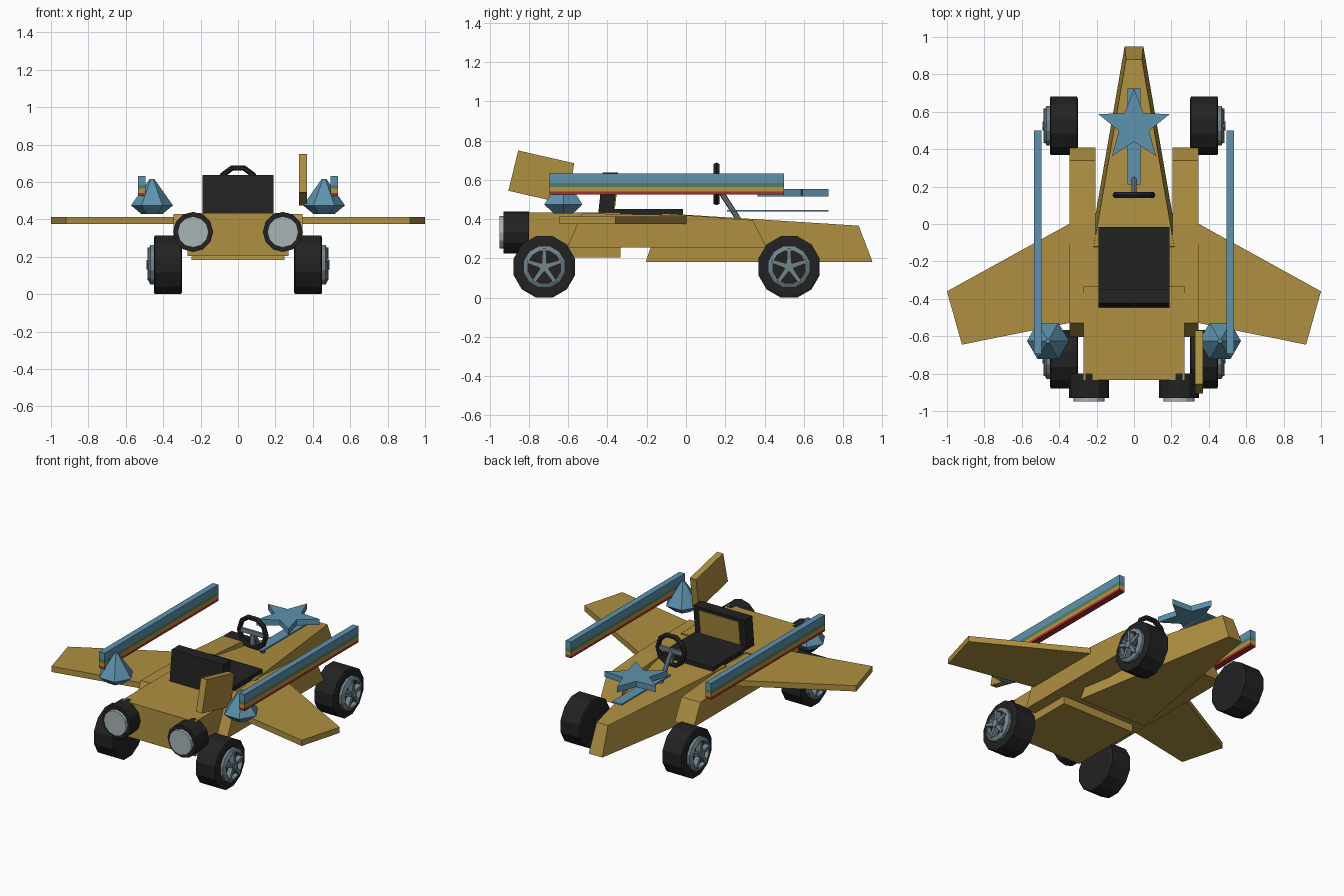
import bpy, bmesh, math
from mathutils import Vector, Matrix

if "Cube" in bpy.data.objects:
    bpy.data.objects.remove(bpy.data.objects["Cube"])


def mat(name, r, g, b):
    m = bpy.data.materials.new(name)
    m.diffuse_color = (r, g, b, 1)
    m.use_nodes = True
    m.node_tree.nodes["Principled BSDF"].inputs["Base Color"].default_value = m.diffuse_color
    return m


GOLD = mat("gold paint", 0.43, 0.28, 0.054)
BLACK = mat("black rubber", 0.016, 0.016, 0.016)
BLUE = mat("sky blue", 0.11, 0.29, 0.42)
STEEL = mat("blue grey steel", 0.17, 0.23, 0.27)
GLASS = mat("pale grey", 0.40, 0.46, 0.47)
RED = mat("red stripe", 0.38, 0.03, 0.025)
AMBER = mat("amber stripe", 0.50, 0.29, 0.05)
GREEN = mat("green stripe", 0.08, 0.22, 0.13)


def finish(name, bm, m):
    bmesh.ops.recalc_face_normals(bm, faces=bm.faces)
    me = bpy.data.meshes.new(name)
    bm.to_mesh(me)
    bm.free()
    me.materials.append(m)
    ob = bpy.data.objects.new(name, me)
    bpy.context.collection.objects.link(ob)
    return ob


def loft(name, a, b, m):
    """Join two outlines with the same number of points and cap both ends."""
    bm = bmesh.new()
    va, vb = [bm.verts.new(p) for p in a], [bm.verts.new(p) for p in b]
    n = len(va)
    for i in range(n):
        j = (i + 1) % n
        bm.faces.new((va[i], va[j], vb[j], vb[i]))
    bm.faces.new(va[::-1])
    bm.faces.new(vb)
    return finish(name, bm, m)


def plate_x(name, yz, x0, x1, m):
    return loft(name, [(x0, y, z) for y, z in yz], [(x1, y, z) for y, z in yz], m)


def plate_z(name, xy, z0, z1, m):
    return loft(name, [(x, y, z0) for x, y in xy], [(x, y, z1) for x, y in xy], m)


def box(name, x0, x1, y0, y1, z0, z1, m):
    return plate_z(name, [(x0, y0), (x1, y0), (x1, y1), (x0, y1)], z0, z1, m)


def rod(name, p, q, r, m, n=12, r2=None):
    """Cylinder or cone from p to q."""
    p, q = Vector(p), Vector(q)
    d = q - p
    bm = bmesh.new()
    rot = d.to_track_quat('Z', 'Y').to_matrix().to_4x4()
    bmesh.ops.create_cone(bm, cap_ends=True, segments=n, radius1=r,
                          radius2=r if r2 is None else r2, depth=d.length,
                          matrix=Matrix.Translation((p + q) / 2) @ rot)
    return finish(name, bm, m)


def lathe(name, prof, n, m, place, phase=0.0, closed=True):
    """Spin (radius, height) points around local z, then place."""
    bm = bmesh.new()
    rings = []
    for k in range(n):
        t = 2 * math.pi * k / n + phase
        rings.append([bm.verts.new((r * math.cos(t), r * math.sin(t), h)) for r, h in prof])
    c = len(prof)
    for k in range(n):
        a, b = rings[k], rings[(k + 1) % n]
        for i in range(c if closed else c - 1):
            j = (i + 1) % c
            bm.faces.new((a[i], a[j], b[j], b[i]))
    if not closed:
        bm.faces.new([r[0] for r in rings])
        bm.faces.new([r[-1] for r in rings])
    bmesh.ops.transform(bm, matrix=place, verts=bm.verts)
    return finish(name, bm, m)


# Tapered nose hull
def section(y_bot, w_bot, z_bot, y_top, w_top, z_top):
    return [(-w_bot, y_bot, z_bot), (w_bot, y_bot, z_bot), (w_top, y_top, z_top), (-w_top, y_top, z_top)]


loft("nose_hull", section(-0.205, 0.25, 0.183, -0.12, 0.215, 0.43),
     section(0.95, 0.05, 0.183, 0.88, 0.042, 0.367), GOLD)

# Rear block and floor between the hulls
box("rear_block", -0.27, 0.27, -0.835, -0.335, 0.205, 0.435, GOLD)
box("cabin_floor", -0.21, 0.21, -0.34, -0.1, 0.257, 0.42, GOLD)

# Seat with gold back panel
box("seat_cushion", -0.19, 0.19, -0.40, -0.015, 0.415, 0.452, BLACK)
plate_x("seat_back", [(-0.447, 0.43), (-0.37, 0.43), (-0.347, 0.637), (-0.425, 0.637)], -0.19, 0.19, BLACK)
plate_x("seat_panel", [(-0.368, 0.455), (-0.362, 0.455), (-0.344, 0.615), (-0.350, 0.615)], -0.145, 0.145, GOLD)

# Steering wheel, spokes and column
turn = Matrix.Translation((0, 0.155, 0.58)) @ Matrix.Rotation(math.pi / 2, 4, 'X')
lathe("steering_wheel", [(0.085, -0.008), (0.092, -0.016), (0.106, -0.016), (0.115, 0),
                         (0.106, 0.016), (0.092, 0.016), (0.085, 0.008)], 10, BLACK, turn)
box("steering_crossbar", -0.09, 0.09, 0.147, 0.163, 0.565, 0.592, STEEL)
box("steering_lower_spoke", -0.014, 0.014, 0.147, 0.163, 0.49, 0.57, STEEL)
rod("steering_column", (0, 0.155, 0.575), (0, 0.27, 0.395), 0.014, STEEL, 8)

# Star ornament and its strip
star = []
for i in range(10):
    r, t = (0.2, 0.085)[i % 2], math.pi / 2 + i * math.pi / 5
    star.append((r * math.cos(t), 0.525 + r * math.sin(t)))
plate_z("star_ornament", star, 0.516, 0.554, BLUE)
box("star_strip", -0.035, 0.035, 0.21, 0.725, 0.438, 0.448, BLUE)

# Single tail fin on the right
plate_x("tail_fin", [(-0.855, 0.75), (-0.57, 0.685), (-0.60, 0.475), (-0.905, 0.545)], 0.325, 0.37, GOLD)

for s, side in ((-1, "left"), (1, "right")):
    # Side pod
    plate_x(side + "_side_pod", [(-0.53, 0.43), (0.0, 0.42), (0.34, 0.395), (0.41, 0.257), (-0.605, 0.257)],
            s * 0.205, s * 0.345, GOLD)
    # Wing
    plate_z(side + "_wing", [(s * 0.275, 0.04), (s * 1.0, -0.36), (s * 0.92, -0.645), (s * 0.275, -0.515)],
            0.376, 0.414, GOLD)
    # Jet
    rod(side + "_jet_housing", (s * 0.24, -0.80, 0.333), (s * 0.24, -0.93, 0.333), 0.107, BLACK, 12)
    rod(side + "_jet_outlet", (s * 0.24, -0.92, 0.333), (s * 0.24, -0.95, 0.333), 0.083, GLASS, 12)
    # Striped rail
    for stripe, z0, z1, m in (("red", 0.525, 0.541, RED), ("amber", 0.541, 0.564, AMBER),
                              ("green", 0.564, 0.585, GREEN), ("blue", 0.585, 0.608, BLUE),
                              ("top", 0.608, 0.633, BLUE)):
        box(f"{side}_rail_{stripe}", s * 0.495, s * 0.535, -0.695, 0.5, z0, z1, m)
    # Faceted crystal
    lathe(side + "_crystal", [(0.055, 0.428), (0.112, 0.475), (0.012, 0.617)], 6, BLUE,
          Matrix.Translation((s * 0.46, -0.625, 0)), closed=False)
    # Wheels: tyre, rim ring, hub and five spokes
    for y, end in ((-0.722, "rear"), (0.525, "front")):
        name = f"{end}_{side}_"
        z = 0.157
        place = Matrix.Translation((0, y, z)) @ Matrix.Rotation(s * math.pi / 2, 4, 'Y')
        lathe(name + "tyre", [(0.15, 0.30), (0.162, 0.305), (0.162, 0.445), (0.15, 0.45)], 12,
              BLACK, place, math.pi / 12, closed=False)
        lathe(name + "rim", [(0.085, 0.44), (0.11, 0.44), (0.11, 0.468), (0.085, 0.48)], 12,
              STEEL, place, math.pi / 12)
        rod(name + "hub", (s * 0.44, y, z), (s * 0.49, y, z), 0.025, STEEL, 10)
        for k in range(5):
            t = 2 * math.pi * k / 5
            u, v = Vector((math.sin(t), math.cos(t))), Vector((math.cos(t), -math.sin(t)))
            c = Vector((y, z))
            pts = [c + u * 0.01 + v * 0.013, c + u * 0.093 + v * 0.009,
                   c + u * 0.093 - v * 0.009, c + u * 0.01 - v * 0.013]
            plate_x(f"{name}spoke_{k + 1}", pts, s * 0.445, s * 0.484, STEEL)
